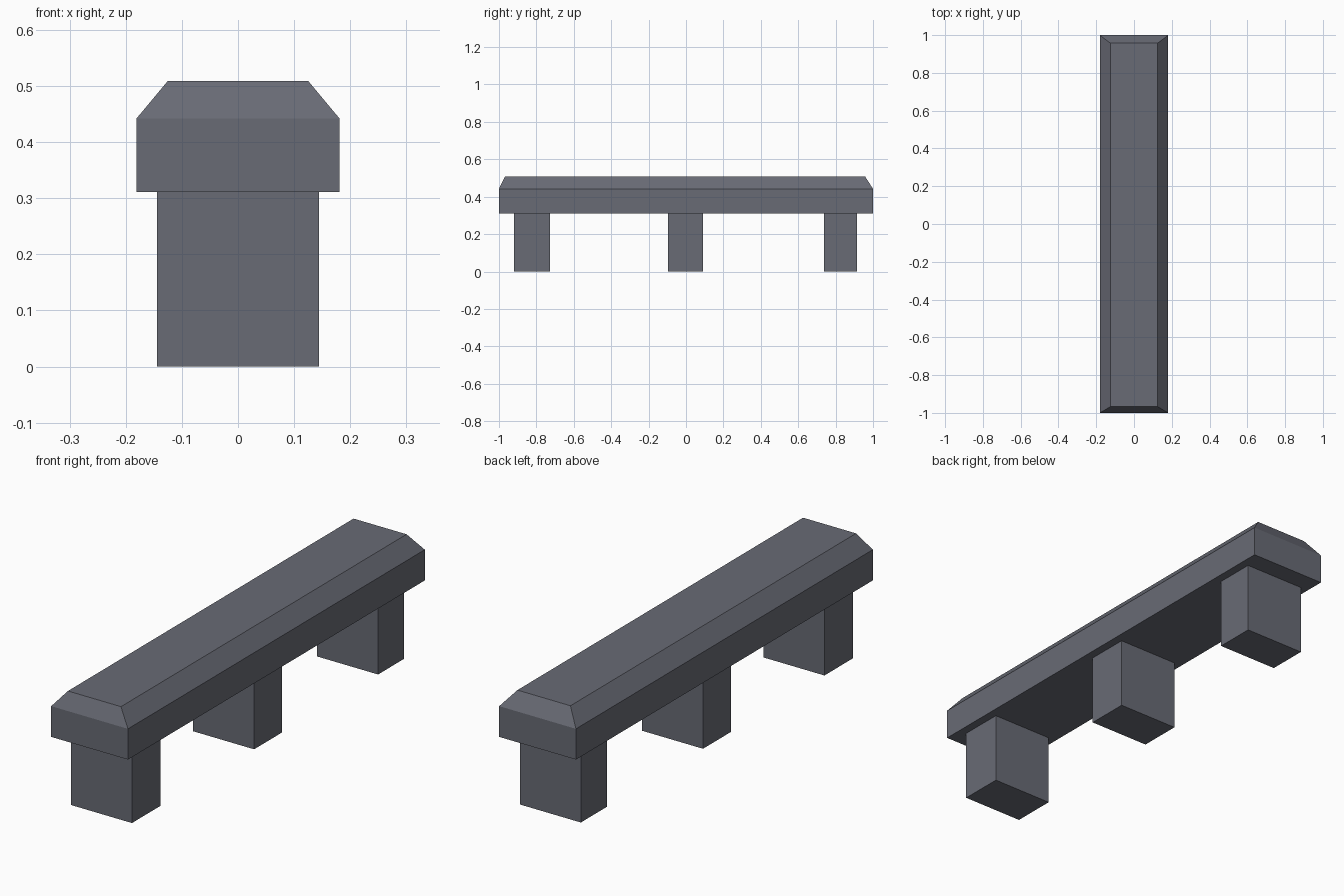
import bpy, bmesh

if "Cube" in bpy.data.objects:
    bpy.data.objects.remove(bpy.data.objects["Cube"])

stone = bpy.data.materials.new("dark_grey_stone")
stone.diffuse_color = (0.14, 0.147, 0.178, 1)
stone.use_nodes = True
stone.node_tree.nodes["Principled BSDF"].inputs["Base Color"].default_value = stone.diffuse_color


def stack(name, rings):
    """Solid from stacked rectangles given as (x_half, y_min, y_max, z)."""
    bm = bmesh.new()
    loops = [[bm.verts.new(p) for p in
              ((-x, y0, z), (x, y0, z), (x, y1, z), (-x, y1, z))]
             for x, y0, y1, z in rings]
    bm.faces.new(loops[0][::-1])
    bm.faces.new(loops[-1])
    for low, high in zip(loops, loops[1:]):
        for i in range(4):
            j = (i + 1) % 4
            bm.faces.new((low[i], low[j], high[j], high[i]))
    bmesh.ops.recalc_face_normals(bm, faces=bm.faces)
    mesh = bpy.data.meshes.new(name)
    bm.to_mesh(mesh)
    bm.free()
    mesh.materials.append(stone)
    obj = bpy.data.objects.new(name, mesh)
    bpy.context.collection.objects.link(obj)
    return obj


# Bench slab with chamfered top
stack("seat", [(0.181, -1.0, 1.0, 0.311),
               (0.181, -1.0, 1.0, 0.442),
               (0.125, -0.967, 0.957, 0.509)])

# Three block legs
for name, y0, y1 in (("front_leg", -0.92, -0.727),
                     ("middle_leg", -0.097, 0.091),
                     ("back_leg", 0.738, 0.914)):
    stack(name, [(0.144, y0, y1, 0.0), (0.144, y0, y1, 0.311)])
